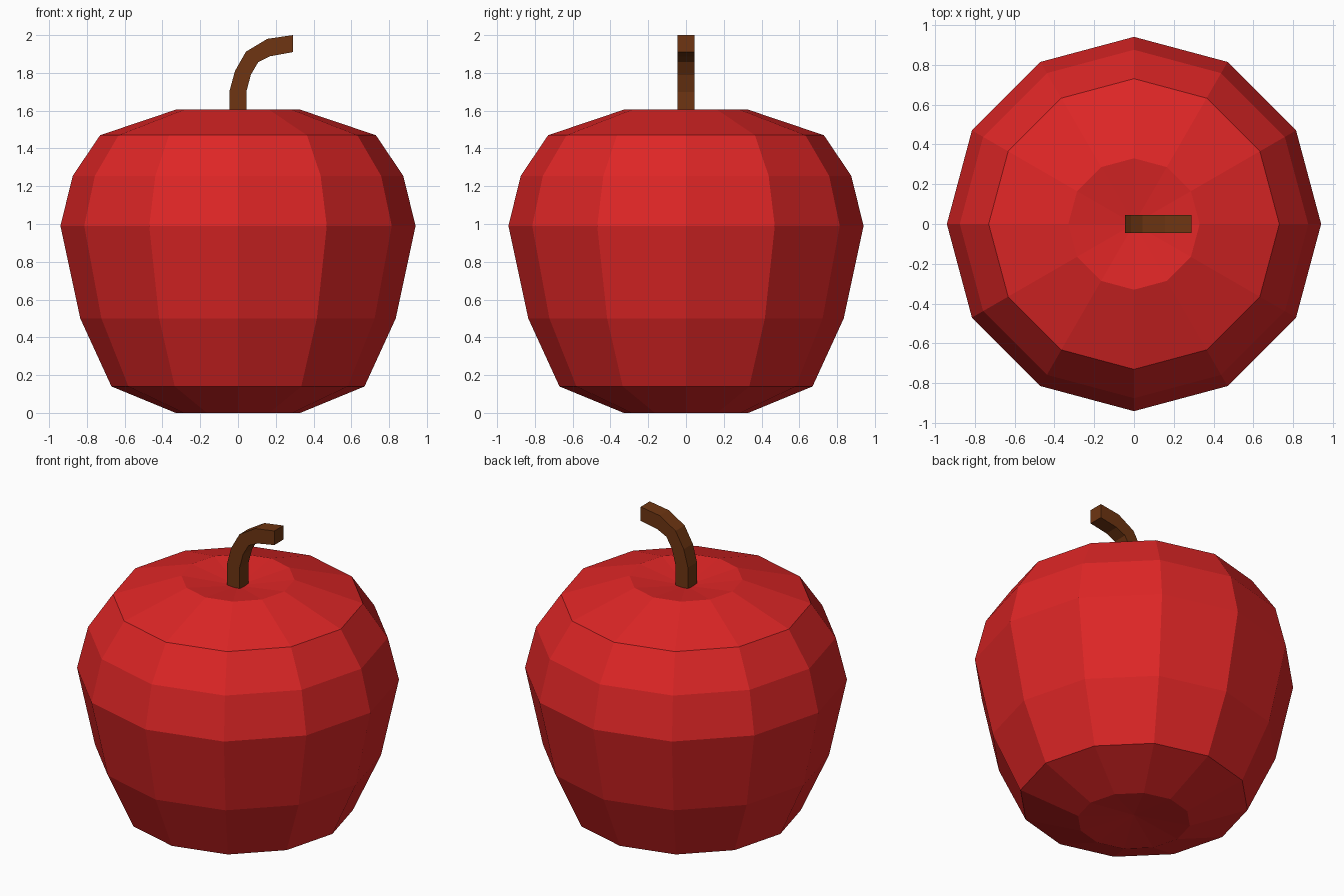
import bpy, bmesh, math

if "Cube" in bpy.data.objects:
    bpy.data.objects.remove(bpy.data.objects["Cube"])


def material(name, rgb):
    m = bpy.data.materials.new(name)
    m.diffuse_color = (*rgb, 1.0)
    m.use_nodes = True
    m.node_tree.nodes["Principled BSDF"].inputs["Base Color"].default_value = m.diffuse_color
    return m


def add_object(name, bm, mat):
    bmesh.ops.recalc_face_normals(bm, faces=bm.faces[:])
    mesh = bpy.data.meshes.new(name)
    bm.to_mesh(mesh)
    bm.free()
    mesh.materials.append(mat)
    obj = bpy.data.objects.new(name, mesh)
    bpy.context.collection.objects.link(obj)
    return obj


red = material("apple red", (0.73, 0.019, 0.019))
brown = material("stem brown", (0.156, 0.036, 0.006))

# Apple body: 12-sided lathe with shallow dimples at both ends
SIDES = 12
profile = [(0.33, 0.0), (0.67, 0.14), (0.835, 0.50), (0.94, 0.99),
           (0.875, 1.255), (0.73, 1.47), (0.33, 1.605)]
bm = bmesh.new()
rings = []
for r, z in profile:
    rings.append([bm.verts.new((r * math.cos(math.tau * i / SIDES),
                                r * math.sin(math.tau * i / SIDES), z))
                  for i in range(SIDES)])
base = bm.verts.new((0, 0, 0.04))
crown = bm.verts.new((0, 0, 1.555))
for i in range(SIDES):
    j = (i + 1) % SIDES
    for low, high in zip(rings, rings[1:]):
        bm.faces.new((low[i], low[j], high[j], high[i]))
    bm.faces.new((base, rings[0][j], rings[0][i]))
    bm.faces.new((crown, rings[-1][i], rings[-1][j]))
add_object("apple_body", bm, red)

# Stem: square section swept along a bend, given by outer and inner edges
outer = [(-0.046, 1.56), (-0.046, 1.70), (-0.016, 1.81), (0.042, 1.912),
         (0.155, 1.98), (0.29, 2.0)]
inner = [(0.044, 1.56), (0.044, 1.70), (0.068, 1.79), (0.107, 1.857),
         (0.17, 1.888), (0.29, 1.91)]
HALF = 0.046
bm = bmesh.new()
sections = [[bm.verts.new((x, y, z)) for x, z, y in
             ((*o, -HALF), (*n, -HALF), (*n, HALF), (*o, HALF))]
            for o, n in zip(outer, inner)]
for a, b in zip(sections, sections[1:]):
    for i in range(4):
        j = (i + 1) % 4
        bm.faces.new((a[i], a[j], b[j], b[i]))
bm.faces.new(sections[0])
bm.faces.new(sections[-1])
add_object("stem", bm, brown)
